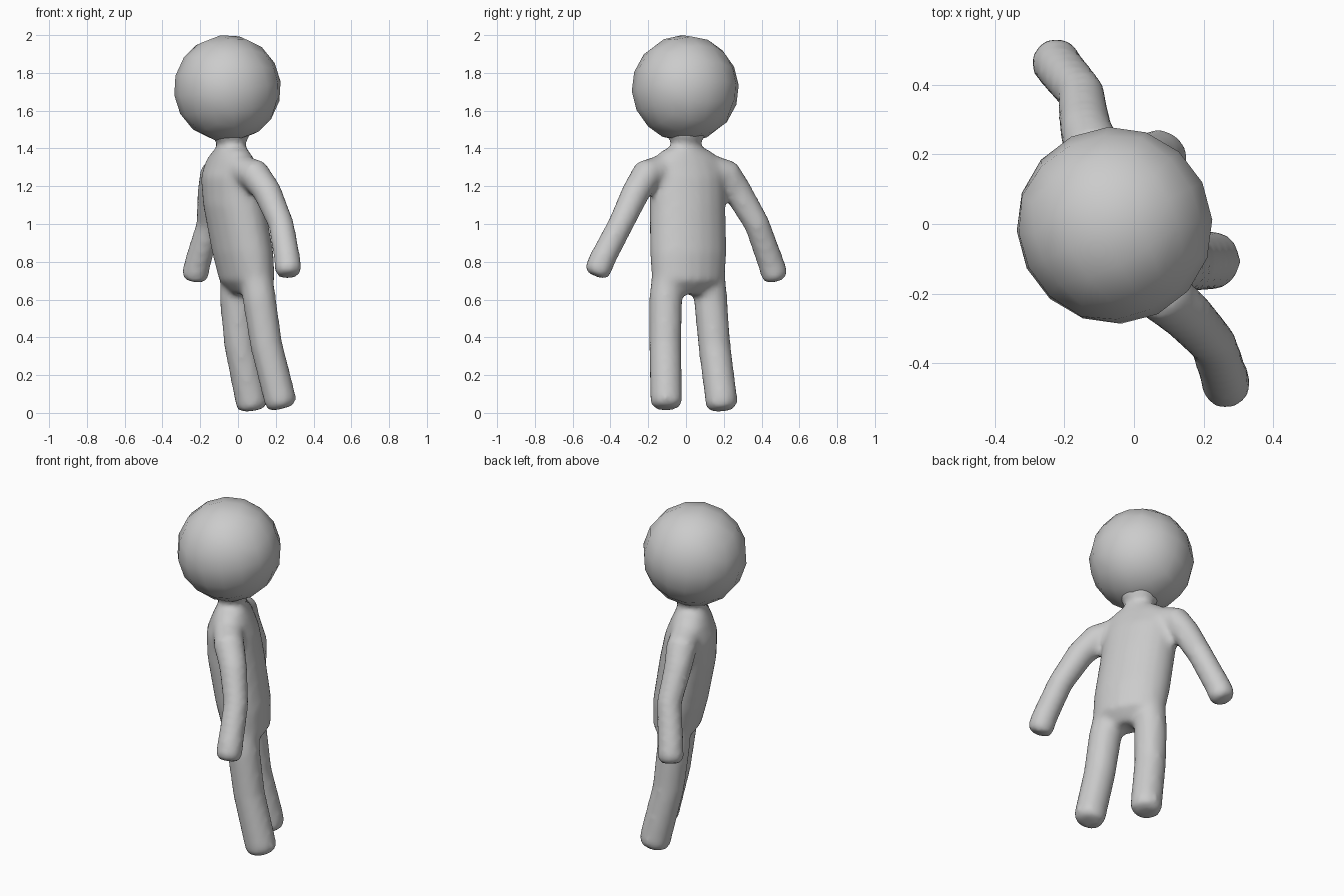
import bpy, bmesh, math
from mathutils import Vector, Matrix

if "Cube" in bpy.data.objects:
    bpy.data.objects.remove(bpy.data.objects["Cube"])

grey = bpy.data.materials.new("light grey")
grey.diffuse_color = (0.6, 0.6, 0.6, 1)
grey.use_nodes = True
grey.node_tree.nodes["Principled BSDF"].inputs["Base Color"].default_value = grey.diffuse_color

YAW = math.radians(26)
WIDE = Vector((-math.sin(YAW), math.cos(YAW), 0))   # shoulder-to-shoulder axis
DEEP = Vector((math.cos(YAW), math.sin(YAW), 0))    # chest-to-back axis


def loft(bm, rings, n):
    """Closed skin through rings of (centre, axis_u, axis_v)."""
    loops = []
    for c, u, v in rings:
        angles = [2 * math.pi * i / n for i in range(n)]
        loops.append([bm.verts.new(c + u * math.cos(a) + v * math.sin(a)) for a in angles])
    for lo, hi in zip(loops, loops[1:]):
        for i in range(n):
            j = (i + 1) % n
            bm.faces.new((lo[i], lo[j], hi[j], hi[i]))
    bm.faces.new(loops[0][::-1])
    bm.faces.new(loops[-1])


def limb(bm, points):
    """Round tube along (x, y, z, radius) points with a softly rounded tip."""
    p = [Vector(q[:3]) for q in points]
    r = [q[3] for q in points]
    end = (p[-1] - p[-2]).normalized()
    p += [p[-1] + end * 0.025, p[-1] + end * 0.038]
    r += [r[-1] * 0.88, r[-1] * 0.6]
    rings = []
    for i, c in enumerate(p):
        t = (p[min(i + 1, len(p) - 1)] - p[max(i - 1, 0)]).normalized()
        u = (DEEP - t * DEEP.dot(t)).normalized()
        rings.append((c, u * r[i], t.cross(u) * r[i]))
    loft(bm, rings, 12)


def finish(name, bm):
    bmesh.ops.recalc_face_normals(bm, faces=bm.faces)
    me = bpy.data.meshes.new(name)
    bm.to_mesh(me)
    bm.free()
    me.materials.append(grey)
    for f in me.polygons:
        f.use_smooth = True
    ob = bpy.data.objects.new(name, me)
    bpy.context.collection.objects.link(ob)
    return ob


# Torso and neck: z, centre x, centre y, half width, half depth
bm = bmesh.new()
torso = [
    (0.63, 0.05, 0.012, 0.13, 0.07), (0.70, 0.048, 0.012, 0.205, 0.13),
    (0.85, 0.025, 0.012, 0.215, 0.148), (1.10, -0.02, 0.008, 0.212, 0.152),
    (1.25, -0.04, 0.008, 0.215, 0.14), (1.34, -0.04, 0.005, 0.20, 0.105),
    (1.385, -0.038, 0.0, 0.14, 0.085), (1.41, -0.036, 0.0, 0.085, 0.077),
    (1.43, -0.036, 0.0, 0.073, 0.073), (1.46, -0.04, 0.0, 0.10, 0.10),
    (1.50, -0.045, 0.0, 0.12, 0.12)]
loft(bm, [(Vector((x, y, z)), WIDE * a, DEEP * b) for z, x, y, a, b in torso], 20)

# Arms
limb(bm, [(0.02, -0.12, 1.285, 0.085), (0.09, -0.21, 1.26, 0.085),
          (0.155, -0.265, 1.17, 0.077), (0.228, -0.345, 1.0, 0.069),
          (0.26, -0.44, 0.82, 0.071), (0.266, -0.465, 0.76, 0.073)])
limb(bm, [(-0.09, 0.13, 1.285, 0.085), (-0.12, 0.215, 1.26, 0.085),
          (-0.14, 0.275, 1.17, 0.077), (-0.152, 0.375, 1.0, 0.069),
          (-0.212, 0.447, 0.80, 0.071), (-0.226, 0.468, 0.735, 0.073)])

# Legs
limb(bm, [(0.085, -0.085, 0.78, 0.09), (0.113, -0.108, 0.60, 0.09),
          (0.15, -0.11, 0.36, 0.087), (0.215, -0.105, 0.10, 0.087),
          (0.225, -0.104, 0.06, 0.087)])
limb(bm, [(-0.005, 0.115, 0.78, 0.09), (-0.008, 0.13, 0.60, 0.09),
          (0.012, 0.15, 0.36, 0.087), (0.064, 0.183, 0.10, 0.087),
          (0.072, 0.188, 0.05, 0.087)])

# Fuse limbs and torso into one soft skin
body = finish("body", bm)
fuse = body.modifiers.new("fuse", 'REMESH')
fuse.mode = 'VOXEL'
fuse.voxel_size = 0.018
fuse.use_smooth_shade = True
soft = body.modifiers.new("soften", 'SMOOTH')
soft.factor = 0.5
soft.iterations = 8

# Head: a ball of even square faces
bm = bmesh.new()
bmesh.ops.create_cube(bm, size=2)
bmesh.ops.subdivide_edges(bm, edges=bm.edges[:], cuts=3, use_grid_fill=True)
for v in bm.verts:
    v.co = Vector([math.tan(c * math.pi / 4) for c in v.co]).normalized() * 0.284
turn = Matrix.Rotation(YAW, 4, 'Z') @ Matrix.Rotation(math.radians(-8), 4, 'Y')
bmesh.ops.transform(bm, matrix=Matrix.Translation((-0.056, -0.004, 1.718)) @ turn, verts=bm.verts)
finish("head", bm)
